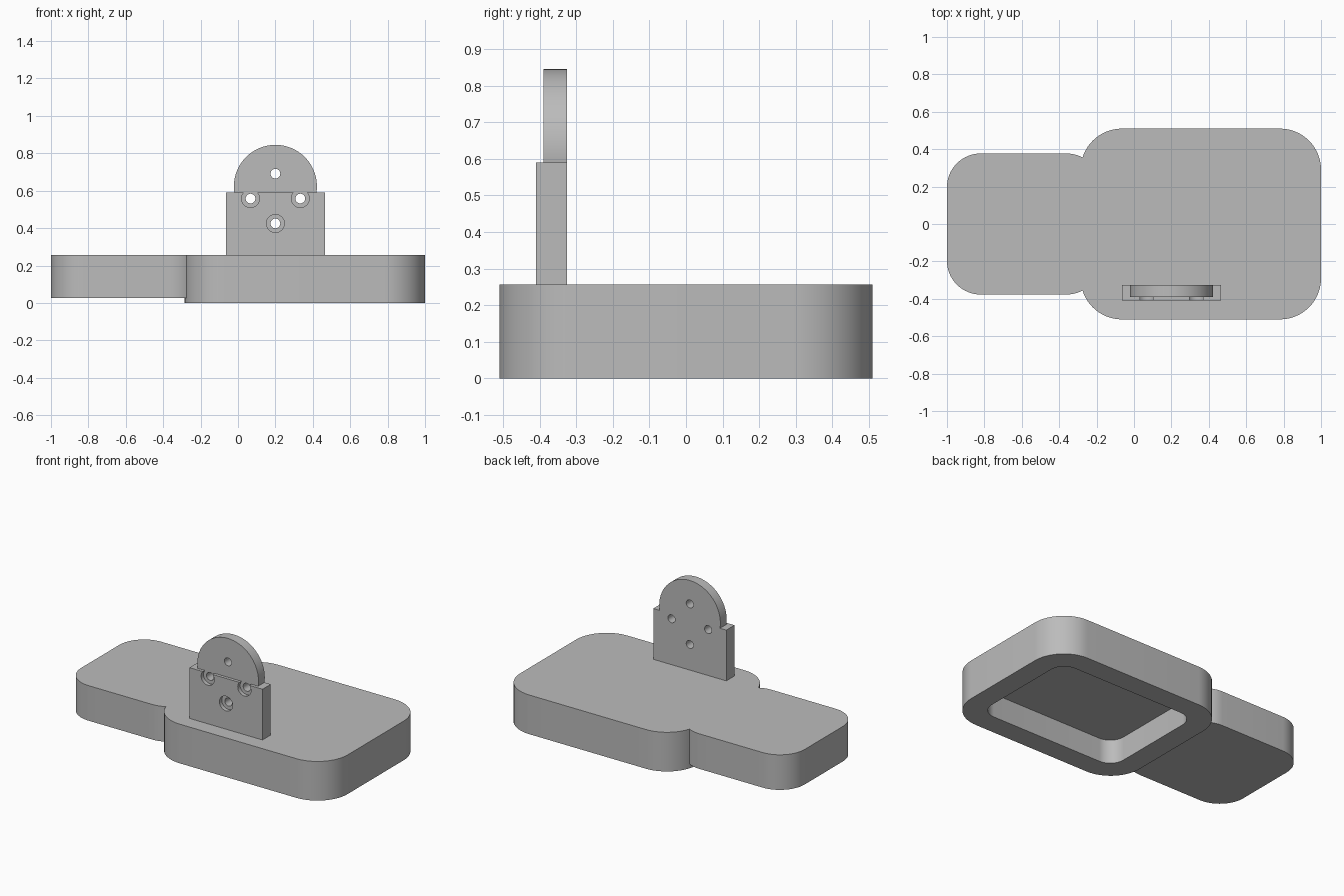
import bpy, bmesh, math

cube = bpy.data.objects.get("Cube")
if cube:
    bpy.data.objects.remove(cube, do_unlink=True)

grey = bpy.data.materials.new("light grey")
grey.use_nodes = True
grey.diffuse_color = (0.5, 0.5, 0.5, 1)
grey.node_tree.nodes["Principled BSDF"].inputs["Base Color"].default_value = (0.5, 0.5, 0.5, 1)


def add_prism(name, outline, direction):
    """Extrude a closed outline of 3D points along a direction."""
    bm = bmesh.new()
    face = bm.faces.new([bm.verts.new(p) for p in outline])
    result = bmesh.ops.extrude_face_region(bm, geom=[face])
    verts = [v for v in result["geom"] if isinstance(v, bmesh.types.BMVert)]
    bmesh.ops.translate(bm, verts=verts, vec=direction)
    bmesh.ops.recalc_face_normals(bm, faces=bm.faces)
    mesh = bpy.data.meshes.new(name)
    bm.to_mesh(mesh)
    bm.free()
    mesh.materials.append(grey)
    obj = bpy.data.objects.new(name, mesh)
    bpy.context.collection.objects.link(obj)
    return obj


def rounded_slab(name, x0, x1, y0, y1, z0, z1, radius, steps=16):
    corners = [(x1 - radius, y1 - radius), (x0 + radius, y1 - radius),
               (x0 + radius, y0 + radius), (x1 - radius, y0 + radius)]
    outline = []
    for quarter, (cx, cy) in enumerate(corners):
        for i in range(steps + 1):
            a = (quarter + i / steps) * math.pi / 2
            outline.append((cx + radius * math.cos(a), cy + radius * math.sin(a), z0))
    return add_prism(name, outline, (0, 0, z1 - z0))


def disc(name, x, z, radius, y0, y1, sides=32):
    angles = [i * math.tau / sides for i in range(sides)]
    outline = [(x + radius * math.cos(a), y0, z + radius * math.sin(a)) for a in angles]
    return add_prism(name, outline, (0, y1 - y0, 0))


def combine(target, other, operation):
    """Apply a boolean and discard the helper."""
    mod = target.modifiers.new("combine", "BOOLEAN")
    mod.operation, mod.object, mod.solver = operation, other, "EXACT"
    activate(target)
    bpy.ops.object.modifier_apply(modifier=mod.name)
    bpy.data.objects.remove(other, do_unlink=True)


def activate(obj):
    bpy.ops.object.select_all(action="DESELECT")
    obj.select_set(True)
    bpy.context.view_layer.objects.active = obj


# Base: large block joined to a smaller one, with a pocket underneath
TOP = 0.257
base = rounded_slab("base", -0.285, 1, -0.51, 0.51, 0, TOP, 0.22)
small = rounded_slab("base_extension", -1, -0.18, -0.377, 0.377, 0.027, TOP, 0.18)
combine(base, small, "UNION")
pocket = rounded_slab("pocket", -0.145, 0.86, -0.37, 0.37, -0.1, 0.155, 0.1)
combine(base, pocket, "DIFFERENCE")

# Upright bracket: square plate with a thinner round head, flush at the back
CX, FRONT, BACK = 0.2, -0.41, -0.325
plate_outline = [(CX - 0.265, FRONT, TOP), (CX + 0.265, FRONT, TOP),
                 (CX + 0.265, FRONT, 0.59), (CX - 0.265, FRONT, 0.59)]
bracket = add_prism("bracket", plate_outline, (0, BACK - FRONT, 0))
combine(bracket, disc("bracket_head", CX, 0.623, 0.222, -0.39, BACK, 96), "UNION")

# Four screw holes in a ring, the lower three counterbored from the front
for dx, dz in ((0, 1), (-1, 0), (1, 0), (0, -1)):
    x, z = CX + dx * 0.133, 0.558 + dz * 0.133
    combine(bracket, disc("hole", x, z, 0.026, -0.5, -0.2), "DIFFERENCE")
    if dz < 1:
        combine(bracket, disc("counterbore", x, z, 0.048, -0.5, -0.385), "DIFFERENCE")

for obj in (base, bracket):
    activate(obj)
    bpy.ops.object.shade_smooth_by_angle(angle=math.radians(30))
